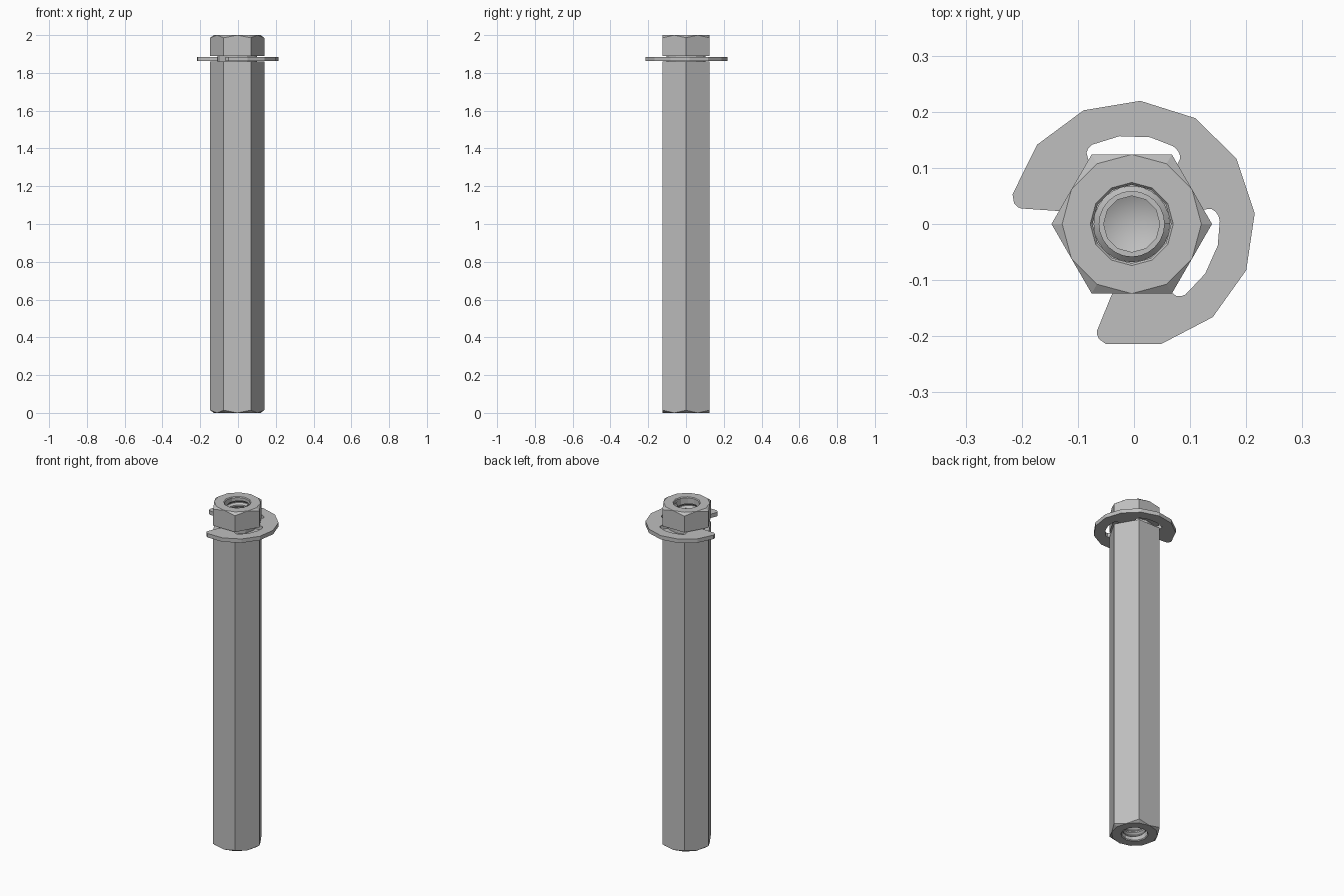
import bpy, bmesh
from math import cos, sin, pi, radians
from mathutils import Matrix

cube = bpy.data.objects.get("Cube")
if cube:
    bpy.data.objects.remove(cube)

CX = -0.004            # axis of the hex body
HEX, FLAT = 0.143, 0.124
LENGTH = 2.0
NECK = 0.104
PITCH, TURNS = 0.031, 11

steel = bpy.data.materials.new("grey steel")
steel.use_nodes = True
colour = (0.52, 0.52, 0.52, 1)
steel.diffuse_color = colour
steel.node_tree.nodes["Principled BSDF"].inputs["Base Color"].default_value = colour


def finish(bm, name, smooth=None):
    bmesh.ops.remove_doubles(bm, verts=bm.verts, dist=1e-5)
    bmesh.ops.recalc_face_normals(bm, faces=bm.faces)
    mesh = bpy.data.meshes.new(name)
    bm.to_mesh(mesh)
    bm.free()
    mesh.materials.append(steel)
    obj = bpy.data.objects.new(name, mesh)
    obj.location.x = CX
    bpy.context.collection.objects.link(obj)
    if smooth:
        bpy.ops.object.select_all(action='DESELECT')
        obj.select_set(True)
        bpy.context.view_layer.objects.active = obj
        bpy.ops.object.shade_smooth_by_angle(angle=radians(smooth))
    return obj


def loft(bm, rings, n):
    """Each ring is (even radius, odd radius, even z, odd z)."""
    loops = []
    for r0, r1, z0, z1 in rings:
        loop = []
        for i in range(n):
            a = 2 * pi * i / n
            r, z = (r1, z1) if i % 2 else (r0, z0)
            loop.append(bm.verts.new((r * cos(a), r * sin(a), z)))
        loops.append(loop)
    for a, b in zip(loops, loops[1:]):
        for i in range(n):
            j = (i + 1) % n
            bm.faces.new((a[i], a[j], b[j], b[i]))


def circle(r, z):
    return (r, r, z, z)


def hexagon(z):
    return (HEX, FLAT, z, z)


# Hex body: blind hole, chamfered end, groove, and the same at the other end
def end_rings(flip):
    f = (lambda z: z) if flip else (lambda z: LENGTH - z)
    return [circle(0.05, f(0.4)), circle(0.07, f(0.4)), circle(0.07, f(0.005)),
            circle(0.074, f(0)), circle(FLAT, f(0)), (HEX, FLAT, f(0.014), f(0))]


groove = [hexagon(1.89), circle(NECK, 1.89), circle(NECK, 1.861), hexagon(1.861)]
bm = bmesh.new()
loft(bm, end_rings(False) + groove + end_rings(True)[::-1], 12)
finish(bm, "hex_body")


# Drilled tip and screw thread in each end
for label, top in (("upper", True), ("lower", False)):
    place = (lambda z: LENGTH - z) if top else (lambda z: z)

    bm = bmesh.new()
    loft(bm, [circle(r, place(z)) for r, z in
              ((0.058, 0.38), (0.058, 0.44), (0.0, 0.475))], 32)
    drill = finish(bm, label + "_drill_tip", 30)
    drill.data.flip_normals()

    bm = bmesh.new()
    steps = 24
    section = ((0.058, 0.0), (0.058, 0.004), (0.068, 0.014),
               (0.068, 0.017), (0.058, PITCH - 0.004))
    rows = []
    for k in range(steps * TURNS + 1):
        a = 2 * pi * k / steps
        if not top:
            a = -a
        rise = 0.006 + PITCH * k / steps
        rows.append([bm.verts.new((r * cos(a), r * sin(a), place(rise + z)))
                     for r, z in section + ((0.058, PITCH),)])
    for a, b in zip(rows, rows[1:]):
        for i in range(len(section)):
            bm.faces.new((a[i], a[i + 1], b[i + 1], b[i]))
    thread = finish(bm, label + "_thread", 30)
    # The thread surface faces the axis of the hole
    face = thread.data.polygons[0]
    if face.normal.x * face.center.x + face.normal.y * face.center.y > 0:
        thread.data.flip_normals()


# Retaining clip: half outline as (radius, degrees from its axis), mirrored
half = [(0.22, 27 * i) for i in range(1, 5)]
half += [(0.219, 134), (0.213, 138), (0.206, 139.5), (0.199, 140), (0.134, 138)]
half += [(NECK, d) for d in (134, 122, 110, 99)]
half += [(0.141, 91.7), (0.151, 90.3), (0.156, 87.5), (0.158, 84.6),
         (0.158, 66), (0.158, 46), (0.157, 30), (0.155, 26.5), (0.151, 23.6),
         (0.145, 21.5), (0.138, 20.9), (NECK, 20)]
outline = [(0.22, 0)] + half + [(NECK, 0)] + [(r, -d) for r, d in reversed(half)]
bm = bmesh.new()
verts = [bm.verts.new((r * cos(radians(d)), r * sin(radians(d)), 1.862))
         for r, d in outline]
plate = bm.faces.new(verts)
grown = bmesh.ops.extrude_face_region(bm, geom=[plate])["geom"]
bmesh.ops.translate(bm, vec=(0, 0, 0.023),
                    verts=[v for v in grown if isinstance(v, bmesh.types.BMVert)])
bmesh.ops.rotate(bm, verts=bm.verts, cent=(0, 0, 0),
                 matrix=Matrix.Rotation(radians(32), 3, 'Z'))
finish(bm, "retaining_clip")
